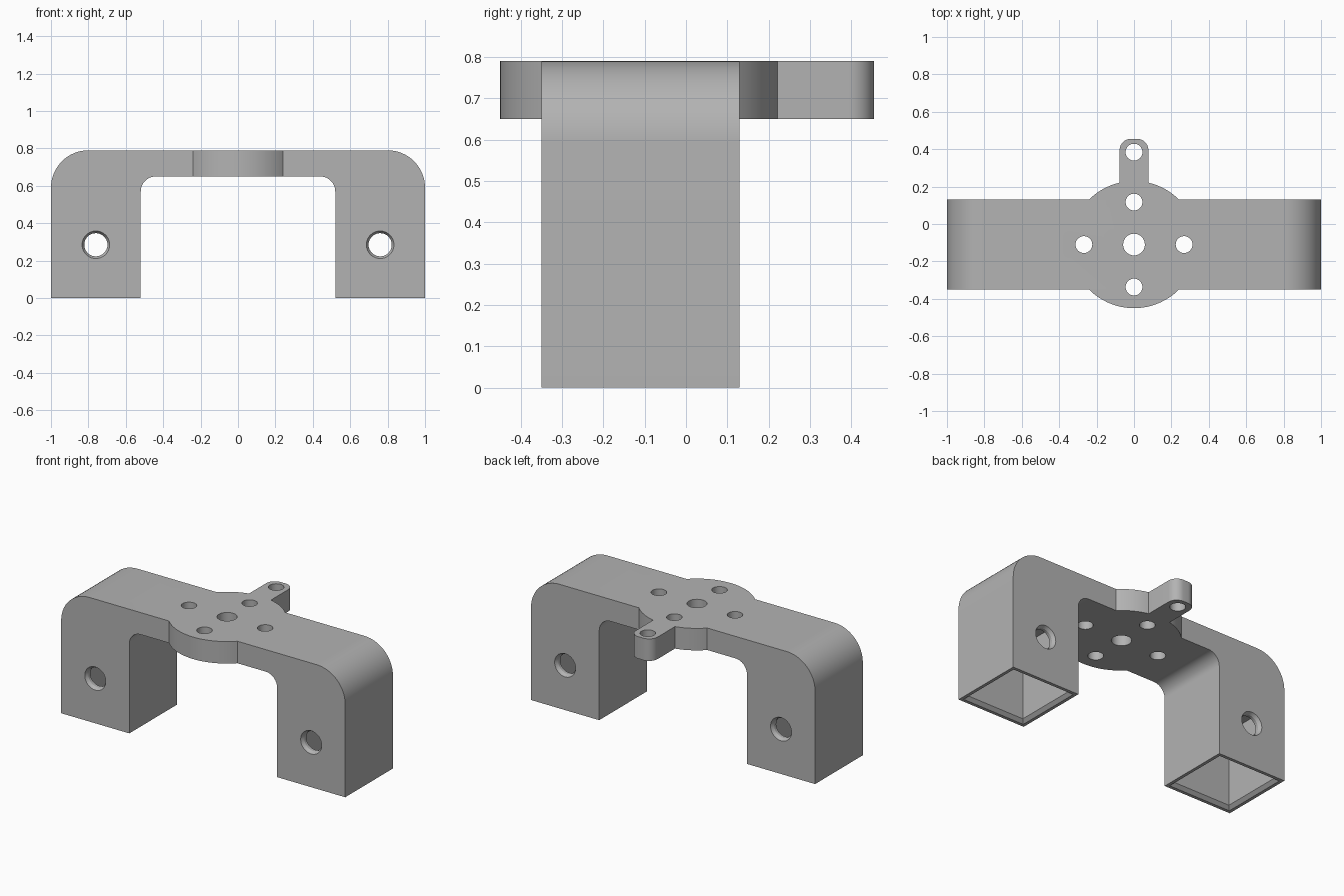
import bpy
import bmesh
from math import cos, sin, pi, sqrt, radians
from mathutils import Matrix, Vector

cube = bpy.data.objects.get("Cube")
if cube:
    bpy.data.objects.remove(cube, do_unlink=True)

grey = bpy.data.materials.new("plain grey")
grey.use_nodes = True
grey.diffuse_color = (0.45, 0.45, 0.45, 1)
grey.node_tree.nodes["Principled BSDF"].inputs["Base Color"].default_value = grey.diffuse_color

TOP, UNDER = 0.79, 0.65          # top plate heights
MID = -0.11                      # y centre of the bridge and disc
HALF = 0.24                      # half depth of the bridge, half width of a leg
LEG_X = 0.76


def finish(bm, name):
    bmesh.ops.recalc_face_normals(bm, faces=bm.faces)
    mesh = bpy.data.meshes.new(name)
    bm.to_mesh(mesh)
    bm.free()
    mesh.materials.append(grey)
    obj = bpy.data.objects.new(name, mesh)
    bpy.context.collection.objects.link(obj)
    return obj


def arc(cx, cy, r, start, end, steps=16):
    angles = [radians(start + (end - start) * i / steps) for i in range(steps + 1)]
    return [(cx + r * cos(a), cy + r * sin(a)) for a in angles]


def extrude(name, points, offset):
    """Solid from a closed outline of 3D points."""
    bm = bmesh.new()
    face = bm.faces.new([bm.verts.new(p) for p in points])
    result = bmesh.ops.extrude_face_region(bm, geom=[face])
    verts = [v for v in result["geom"] if isinstance(v, bmesh.types.BMVert)]
    bmesh.ops.translate(bm, verts=verts, vec=offset)
    return finish(bm, name)


def loft(name, rings, sides, place, turn=0):
    """Solid through regular rings given as (radius, height)."""
    bm = bmesh.new()
    loops = []
    for r, h in rings:
        angles = [turn + 2 * pi * i / sides for i in range(sides)]
        loops.append([bm.verts.new(place @ Vector((r * cos(a), r * sin(a), h))) for a in angles])
    for low, high in zip(loops, loops[1:]):
        for i in range(sides):
            j = (i + 1) % sides
            bm.faces.new((low[i], low[j], high[j], high[i]))
    bm.faces.new(loops[0])
    bm.faces.new(loops[-1])
    return finish(bm, name)


def combine(body, tool, operation):
    mod = body.modifiers.new(tool.name, "BOOLEAN")
    mod.operation = operation
    mod.solver = "EXACT"
    mod.object = tool
    tool.hide_render = True
    bpy.context.view_layer.objects.active = body
    bpy.ops.object.modifier_apply(modifier=mod.name)
    bpy.data.objects.remove(tool, do_unlink=True)


# Bridge: half profile mirrored into an arch, extruded front to back
half = [(0.52, 0)] + [(1, 0)] + arc(0.8, TOP - 0.2, 0.2, 0, 90)
inner = arc(0.44, UNDER - 0.08, 0.08, 90, 0)
right = inner + half
profile = right + [(-x, z) for x, z in reversed(right)]
bracket = extrude("bracket", [(x, MID - HALF, z) for x, z in profile], (0, 2 * HALF, 0))

# Round centre plate with a rounded tab at the back
radius, tab, tip, corner = 0.34, 0.077, 0.455, 0.06
join_angle = 90 - 13.1
disc = arc(0, MID, radius, 90 + 13.1, 360 + join_angle, 80)
outline = disc + arc(tab - corner, tip - corner, corner, 0, 90, 10)
outline += arc(corner - tab, tip - corner, corner, 90, 180, 10)
plate = extrude("centre_plate", [(x, y, UNDER) for x, y in outline], (0, 0, TOP - UNDER))
combine(bracket, plate, "UNION")

# Vertical holes through the plate
holes = [(0, MID, 0.058), (0.268, MID, 0.045), (-0.268, MID, 0.045),
         (0, 0.117, 0.045), (0, -0.337, 0.045), (0, 0.384, 0.045)]
for x, y, r in holes:
    cutter = loft("plate_hole", [(r, UNDER - 0.1), (r, TOP + 0.1)], 40, Matrix.Translation((x, y, 0)))
    combine(bracket, cutter, "DIFFERENCE")

# Square sockets with a chamfered mouth, and countersunk cross holes in the legs
root = sqrt(2)
socket = [(0.225 * root, -0.02), (0.2 * root, 0.02), (0.2 * root, 0.5)]
socket[0] = (0.22 * root, -0.0001)
bore = [(0.075, -HALF - 0.002), (0.062, -HALF + 0.02), (0.062, HALF - 0.02), (0.075, HALF + 0.002)]
for side in (-1, 1):
    place = Matrix.Translation((side * LEG_X, MID, 0))
    combine(bracket, loft("leg_socket", socket, 4, place, pi / 4), "DIFFERENCE")
    place = Matrix.Translation((side * LEG_X, MID, 0.285)) @ Matrix.Rotation(pi / 2, 4, "X")
    combine(bracket, loft("cross_hole", bore, 40, place), "DIFFERENCE")

# Smooth curves, crisp edges
bpy.ops.object.select_all(action="DESELECT")
bracket.select_set(True)
bpy.context.view_layer.objects.active = bracket
bpy.ops.object.shade_smooth_by_angle(angle=radians(25))
